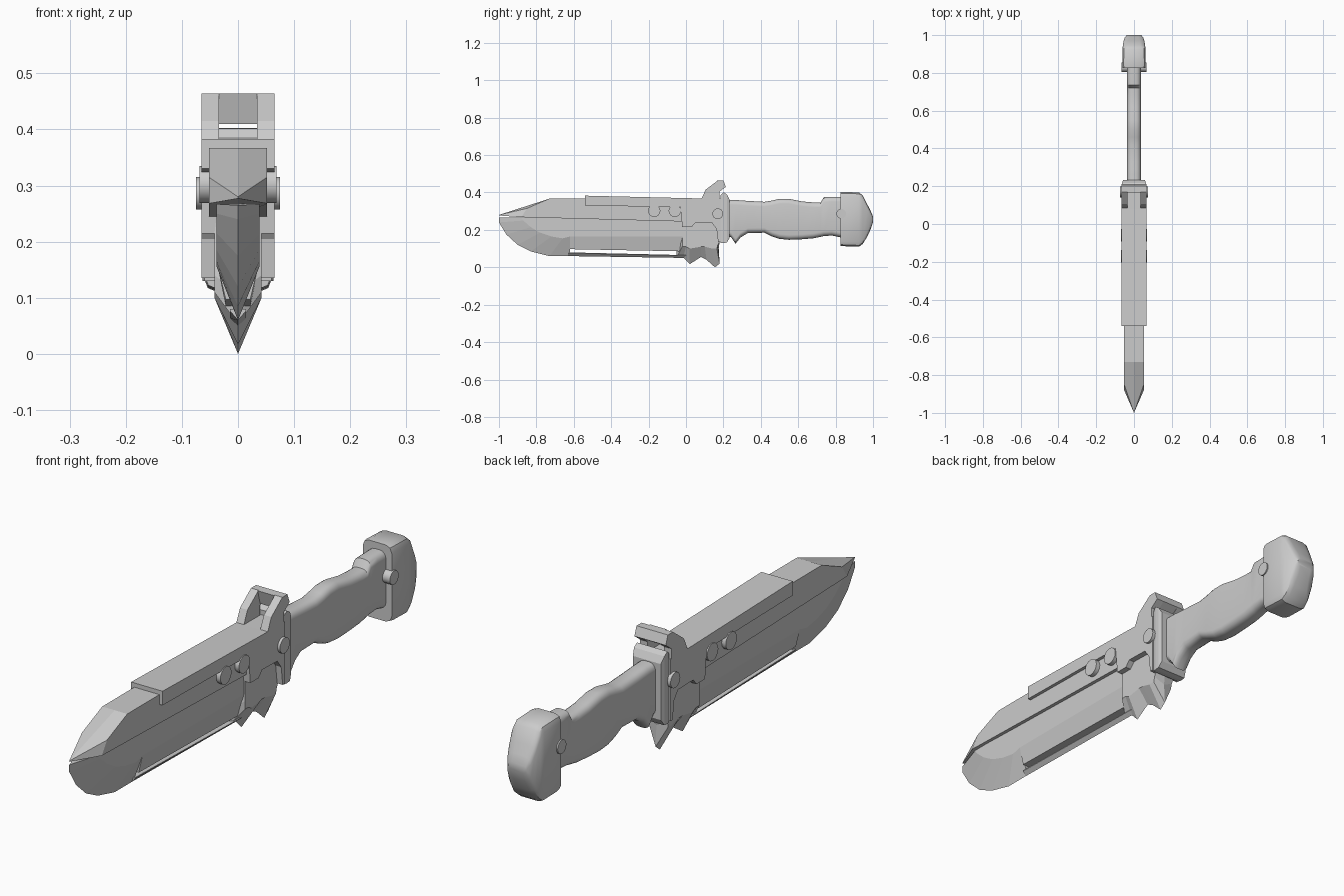
import bpy, bmesh, math

if "Cube" in bpy.data.objects:
    bpy.data.objects.remove(bpy.data.objects["Cube"])

def finish(name, bm, smooth=0):
    bmesh.ops.remove_doubles(bm, verts=bm.verts, dist=1e-5)
    bmesh.ops.recalc_face_normals(bm, faces=bm.faces)
    me = bpy.data.meshes.new(name)
    bm.to_mesh(me)
    bm.free()
    ob = bpy.data.objects.new(name, me)
    bpy.context.collection.objects.link(ob)
    if smooth:
        bpy.ops.object.select_all(action='DESELECT')
        ob.select_set(True)
        bpy.context.view_layer.objects.active = ob
        bpy.ops.object.shade_smooth_by_angle(angle=math.radians(smooth))
    return ob

def rings(name, loops, smooth=0):
    """Bridge equal-length point loops and cap both ends."""
    bm = bmesh.new()
    vs = [[bm.verts.new(p) for p in lp] for lp in loops]
    n = len(vs[0])
    for a, b in zip(vs, vs[1:]):
        for i in range(n):
            j = (i + 1) % n
            bm.faces.new((a[i], a[j], b[j], b[i]))
    bm.faces.new(vs[0])
    bm.faces.new(vs[-1][::-1])
    return finish(name, bm, smooth)

def layers(name, *spec):
    """Stack (x, side outline) layers across the thickness."""
    return rings(name, [[(x, y, z) for y, z in pts] for x, pts in spec])

def slab(name, w, pts):
    return layers(name, (-w, pts), (w, pts))

def loft(name, stations, r, seg, smooth):
    """Rounded-rectangle sections along y: (y, bottom, top, half width)."""
    loops = []
    for y, lo, hi, w in stations:
        q = min(r, w * .95, (hi - lo) * .45)
        lp = []
        for k, (sx, sz) in enumerate([(1, 1), (-1, 1), (-1, -1), (1, -1)]):
            cx, cz = sx * (w - q), (lo + hi) / 2 + sz * ((hi - lo) / 2 - q)
            for s in range(seg + 1):
                a = math.pi / 2 * (k + s / seg)
                lp.append((cx + q * math.cos(a), y, cz + q * math.sin(a)))
        loops.append(lp)
    return rings(name, loops, smooth)

def pin(name, y, z, r, half):
    lp = [(y + r * math.cos(i * math.pi / 8), z + r * math.sin(i * math.pi / 8)) for i in range(16)]
    ob = slab(name, half, lp)
    bpy.ops.object.select_all(action='DESELECT')
    ob.select_set(True)
    bpy.context.view_layer.objects.active = ob
    bpy.ops.object.shade_smooth_by_angle(angle=math.radians(30))

# Upper blade block with a pointed nose
back = [(-.73, .367), (.18, .367), (.18, .235), (-.02, .245)]
side = [(-.88, .268), (-.85, .315)] + back
nose = [(-1, .277), (-1, .28)] + back
layers("upper_blade", (-.052, side), (0, nose), (.052, side))

# Lower blade: sharpened curved tip
edge = [(-1, .265), (-1, .24), (-.96, .175), (-.9, .12), (-.83, .085), (-.73, .06), (-.62, .06), (-.62, .267)]
flat = [(-.88, .267), (-.87, .25), (-.83, .215), (-.78, .185), (-.72, .165), (-.66, .155), (-.62, .165), (-.62, .267)]
layers("blade_tip", (-.038, flat), (0, edge), (.038, flat))

# Lower blade: body with bevelled bottom band
broad = [(-.62, .267), (-.62, .165), (0, .165), (0, .25)]
narrow = [(-.62, .267), (-.62, .097), (0, .085), (0, .25)]
layers("blade_body", (-.038, broad), (-.022, narrow), (.022, narrow), (.038, broad))

# Thin cutting rail below the slot
rail_top = [(-.63, .08), (0, .065), (0, .063), (-.63, .076)]
rail_edge = [(-.63, .08), (0, .065), (0, .05), (-.63, .06)]
layers("edge_rail", (-.014, rail_top), (0, rail_edge), (.014, rail_top))

# Toothed heel under the blade
heel_rim = [(-.05, .11), (-.05, .053), (-.015, .053), (.02, .017), (.08, .055), (.11, .04),
            (.155, 0), (.18, .02), (.175, .1), (.18, .14), (.17, .25), (-.02, .25)]
heel_face = [(-.02, .14), (-.02, .11), (0, .11), (.02, .1), (.08, .11), (.1, .11),
             (.14, .1), (.165, .1), (.17, .12), (.18, .14), (.17, .25), (-.02, .25)]
layers("blade_heel", (-.042, heel_face), (0, heel_rim), (.042, heel_face))

# Spine cover with stepped rear side plates
slab("spine_cover", .065, [(-.54, .383), (-.54, .33), (-.03, .322), (-.02, .215), (.03, .215), (.05, .238),
                           (.14, .236), (.163, .205), (.172, .135), (.185, .135), (.185, .367), (.08, .368)])

# Sight fork: two arms and a cross bar
arm = [(.08, .36), (.105, .415), (.17, .464), (.2, .464), (.213, .43), (.18, .405), (.18, .36)]
for label, s in (("left", -1), ("right", 1)):
    layers("fork_arm_" + label, (s * .034, arm), (s * .065, arm))
slab("fork_bar", .034, [(.165, .464), (.2, .464), (.213, .43), (.18, .41)])

# Hand guard: plate with a chamfered rim
def guard_loop(y, w, lo, hi):
    return [(-w, y, lo), (w, y, lo), (w, y, hi), (-w, y, hi)]
rings("hand_guard", [guard_loop(.185, .06, .13, .385), guard_loop(.2, .063, .13, .402),
                     guard_loop(.218, .063, .132, .39), guard_loop(.232, .058, .155, .365)])

# Sculpted grip with finger spur
grip = [(.22, .165, .362), (.24, .162, .36), (.265, .126, .36), (.29, .158, .358), (.33, .183, .355),
        (.42, .185, .35), (.46, .165, .357), (.5, .152, .366), (.55, .147, .366), (.62, .15, .352),
        (.68, .155, .347), (.72, .163, .347), (.737, .167, .375), (.78, .17, .377), (.85, .155, .377)]
loft("grip", [(y, lo, hi, .036) for y, lo, hi in grip], .026, 4, 40)

# Pommel
loft("pommel", [(.825, .115, .402, .06), (.84, .113, .403, .062), (.925, .11, .4, .061), (.945, .125, .385, .059),
                (.97, .165, .335, .055), (.988, .205, .3, .049), (1, .24, .272, .038)], .025, 2, 35)

# Cross pins
pin("cover_pin_front", -.17, .302, .033, .069)
pin("cover_pin_rear", -.06, .302, .033, .069)
pin("guard_pin", .17, .286, .029, .075)
pin("pommel_pin", .83, .286, .026, .067)
